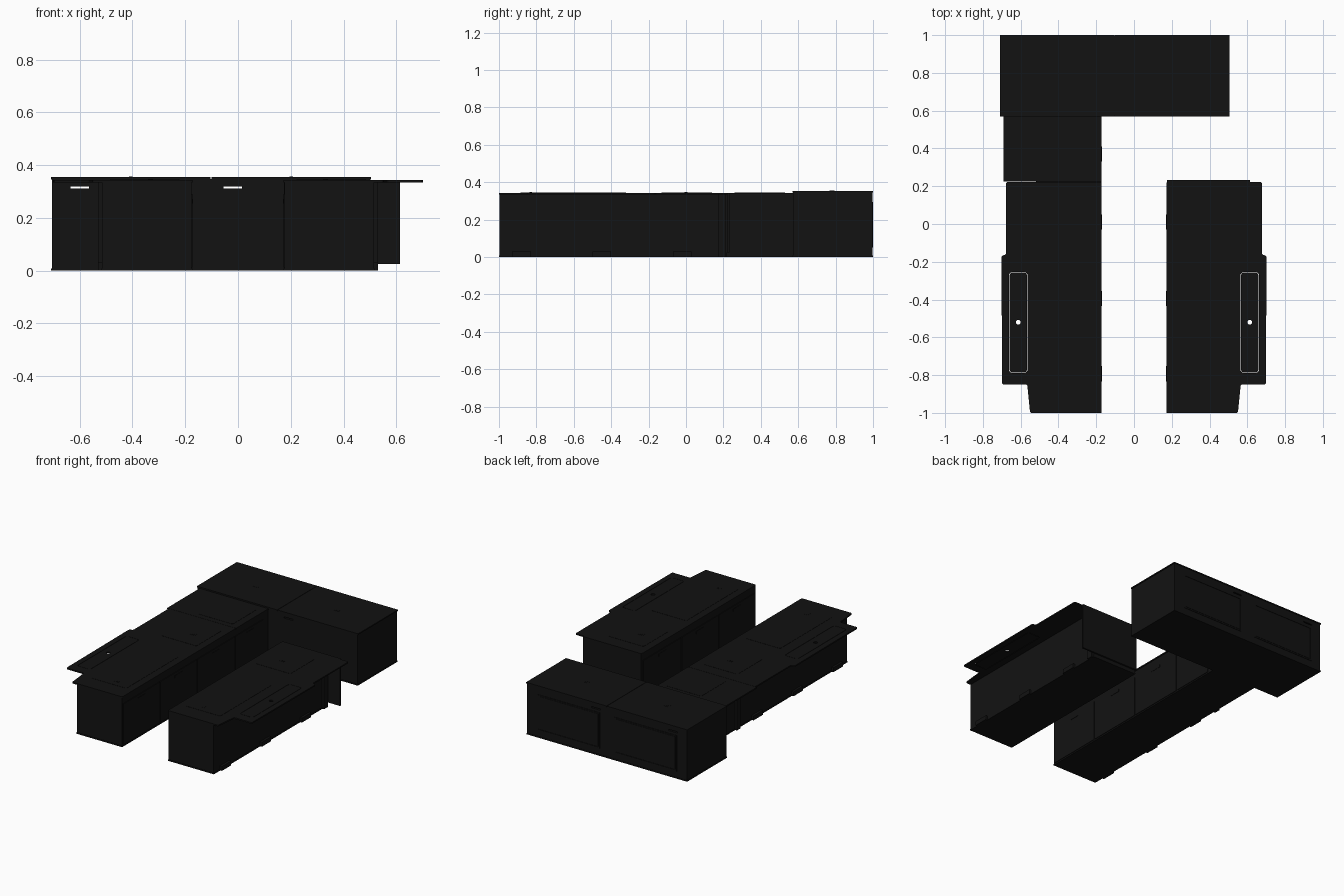
import bpy, bmesh, math

if "Cube" in bpy.data.objects:
    bpy.data.objects.remove(bpy.data.objects["Cube"])

black = bpy.data.materials.new("black_coating")
black.diffuse_color = (0.006, 0.006, 0.006, 1)
black.use_nodes = True
black.node_tree.nodes["Principled BSDF"].inputs["Base Color"].default_value = black.diffuse_color


def prism(name, pts, z0, z1, radius=0.0, segs=4):
    """Extrude a plan outline from z0 to z1, optionally rounding its corners."""
    bm = bmesh.new()
    face = bm.faces.new([bm.verts.new((x, y, z0)) for x, y in pts])
    ext = bmesh.ops.extrude_face_region(bm, geom=[face])
    for v in ext["geom"]:
        if isinstance(v, bmesh.types.BMVert):
            v.co.z = z1
    if radius:
        upright = [e for e in bm.edges
                   if abs(e.verts[0].co.z - e.verts[1].co.z) > 1e-6]
        bmesh.ops.bevel(bm, geom=upright, offset=radius, segments=segs,
                        profile=0.5, affect='EDGES', clamp_overlap=True)
    bmesh.ops.recalc_face_normals(bm, faces=bm.faces)
    me = bpy.data.meshes.new(name)
    bm.to_mesh(me)
    bm.free()
    me.materials.append(black)
    ob = bpy.data.objects.new(name, me)
    bpy.context.collection.objects.link(ob)
    return ob


def box(name, x, y, z, radius=0.0):
    (x0, x1), (y0, y1) = sorted(x), sorted(y)
    return prism(name, [(x0, y0), (x1, y0), (x1, y1), (x0, y1)], z[0], z[1], radius)


def disc(name, x, y, r, z0, z1, n=20):
    return prism(name, [(x + r * math.cos(2 * math.pi * i / n),
                         y + r * math.sin(2 * math.pi * i / n)) for i in range(n)], z0, z1)


def cut(ob, cutter):
    mod = ob.modifiers.new("cut", 'BOOLEAN')
    mod.operation, mod.solver, mod.object = 'DIFFERENCE', 'EXACT', cutter
    bpy.context.view_layer.objects.active = ob
    bpy.ops.object.modifier_apply(modifier=mod.name)
    bpy.data.objects.remove(cutter)


def latch(name, x, y, z):
    """Flush paddle latch: rounded plate with a round button."""
    box(name + "_plate", (x - .018, x + .018), (y - .014, y + .014), (z - .002, z + .001), .005)
    disc(name + "_button", x, y, .007, z, z + .002, 16)


# Rear cross cabinet, with two hand slots running through it
rear = box("rear_cabinet_body", (-.705, .50), (.573, .997), (0, .347))
for cx in (-.60, -.02):
    cut(rear, box("slot_cutter", (cx - .035, cx + .035), (.4, 1.2), (.311, .319)))
box("rear_cabinet_base", (-.708, .503), (.57, .999), (0, .008))
for i, (a, b) in enumerate([(-.709, -.104), (-.101, .505)]):
    box(f"rear_lid_{i}", (a, b), (.57, 1.0), (.346, .354))
    latch(f"rear_lid_latch_{i}", (a + b) / 2, .78, .354)
# Framed access doors on the back face
for i, (a, b) in enumerate([(-.63, -.16), (-.05, .42)]):
    box(f"rear_door_{i}", (a + .012, b - .012), (.99, .999), (.062, .283))
    for z in (.05, .285):
        box(f"rear_door_{i}_rail", (a, b), (.99, 1.0), (z, z + .008))
    for x in (a, b - .008):
        box(f"rear_door_{i}_stile", (x, x + .008), (.99, 1.0), (.05, .293))


# Two side cabinets, s = -1 left and s = 1 right
for s, side, y_end in ((-1, "left", .573), (1, "right", .22)):
    X = lambda a, b: (s * a, s * b)
    box(f"{side}_cabinet_body", X(.176, .515), (-.997, y_end), (0, .335))
    box(f"{side}_cabinet_base", X(.173, .518), (-1.0, y_end), (0, .008))

    # Notched deck that overhangs outward
    outline = [(.172, -1), (.55, -1), (.565, -.85), (.698, -.85), (.702, -.17),
               (.677, -.16), (.677, .222), (.172, .222)]
    deck = prism(f"{side}_deck", [(s * x, y) for x, y in outline], .334, .343, .008)
    cut(deck, box("well_cutter", X(.563, .662), (-.788, -.255), (.3, .4), .018))
    insert = box(f"{side}_deck_insert", X(.5655, .6595), (-.7855, -.2575), (.334, .343), .0165)
    cut(insert, disc("finger_hole_cutter", s * .613, -.52, .013, .3, .4))

    # Lids and latches on top
    box(f"{side}_front_lid", X(.222, .486), (-.885, -.32), (.341, .3445), .01)
    box(f"{side}_middle_lid", X(.222, .486), (-.13, .14), (.341, .3445), .01)
    latch(f"{side}_front_latch", s * .33, -.83, .3445)
    latch(f"{side}_middle_latch", s * .335, 0, .3445)

    # Drawer fronts on the aisle side
    spans = [(-.985, -.60), (-.59, -.20), (-.19, .21)]
    if s < 0:
        spans.append((.22, .52))
    for i, (a, b) in enumerate(spans):
        box(f"{side}_drawer_{i}", X(.172, .178), (a, b), (.012, .29))
        box(f"{side}_drawer_pull_{i}", X(.170, .174),
            ((a + b) / 2 - .04, (a + b) / 2 + .04), (.255, .272))

    # Mounting brackets along the outer wall
    for i, y in enumerate((-.88, -.45, -.02)):
        box(f"{side}_foot_bracket_{i}", X(.513, .53), (y - .05, y + .05), (0, .03))
    box(f"{side}_wall_strut", X(.513, .53), (.17, .21), (0, .334))

# Left rear deck section joining the cross cabinet
box("left_rear_deck", (-.69, -.172), (.224, .572), (.334, .343))
box("left_rear_lid", (-.486, -.222), (.26, .53), (.341, .3445), .01)

# End panel behind the right cabinet
box("right_end_panel", (.175, .615), (.22, .232), (.025, .343))
